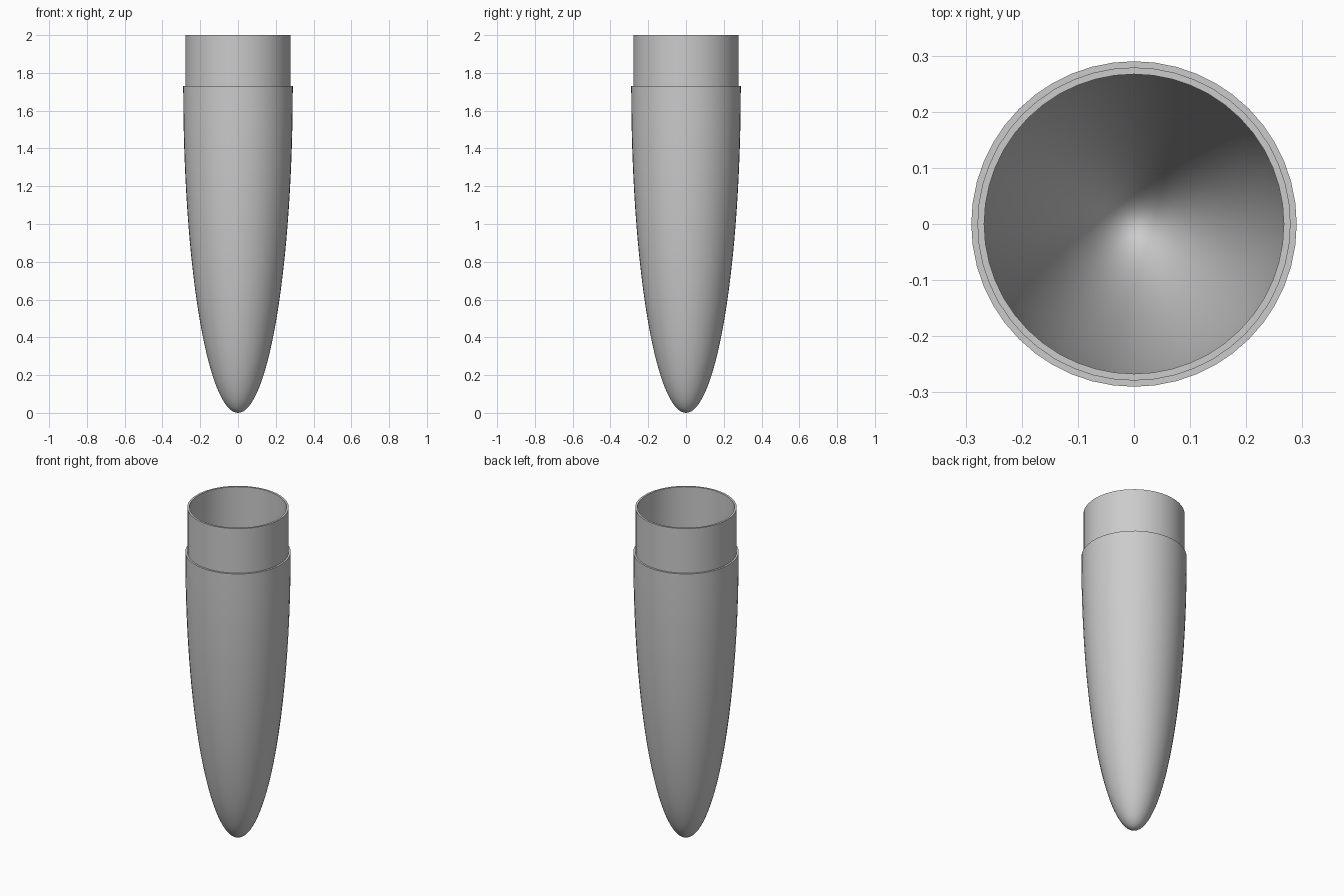
import bpy
import bmesh
from math import sin, cos, pi

cube = bpy.data.objects.get("Cube")
if cube:
    bpy.data.objects.remove(cube, do_unlink=True)

SIDES = 48
SHOULDER_Z = 1.73
STEPS = 32

grey = bpy.data.materials.new("plain grey")
grey.use_nodes = True
colour = (0.6, 0.6, 0.6, 1)
grey.diffuse_color = colour
grey.node_tree.nodes["Principled BSDF"].inputs["Base Color"].default_value = colour


def ellipse(radius, depth):
    """Half-ellipse profile from the tip up to the shoulder."""
    angles = [pi / 2 * i / STEPS for i in range(STEPS + 1)]
    return [(radius * sin(a), SHOULDER_Z - depth * cos(a)) for a in angles]


def lathe(name, profile):
    """Revolve a profile that starts and ends on the z axis."""
    bm = bmesh.new()
    verts = [bm.verts.new((r, 0, z)) for r, z in profile]
    edges = [bm.edges.new(pair) for pair in zip(verts, verts[1:])]
    bmesh.ops.spin(bm, geom=verts + edges, cent=(0, 0, 0), axis=(0, 0, 1),
                   angle=2 * pi, steps=SIDES, use_duplicate=False)
    bmesh.ops.remove_doubles(bm, verts=bm.verts, dist=0.0005)
    bmesh.ops.recalc_face_normals(bm, faces=bm.faces)
    mesh = bpy.data.meshes.new(name)
    bm.to_mesh(mesh)
    bm.free()
    mesh.materials.append(grey)
    obj = bpy.data.objects.new(name, mesh)
    bpy.context.collection.objects.link(obj)
    bpy.ops.object.select_all(action='DESELECT')
    obj.select_set(True)
    bpy.context.view_layer.objects.active = obj
    bpy.ops.object.shade_smooth_by_angle(angle=pi / 6)
    return obj


# Rounded outer shell, stepped collar, then the hollow inside back to the axis
outer = ellipse(0.29, SHOULDER_Z)
collar = [(0.279, SHOULDER_Z), (0.279, 2.0), (0.267, 2.0)]
inner = ellipse(0.267, SHOULDER_Z - 0.03)[::-1]
lathe("hollow_nose_cone", outer + collar + inner)
